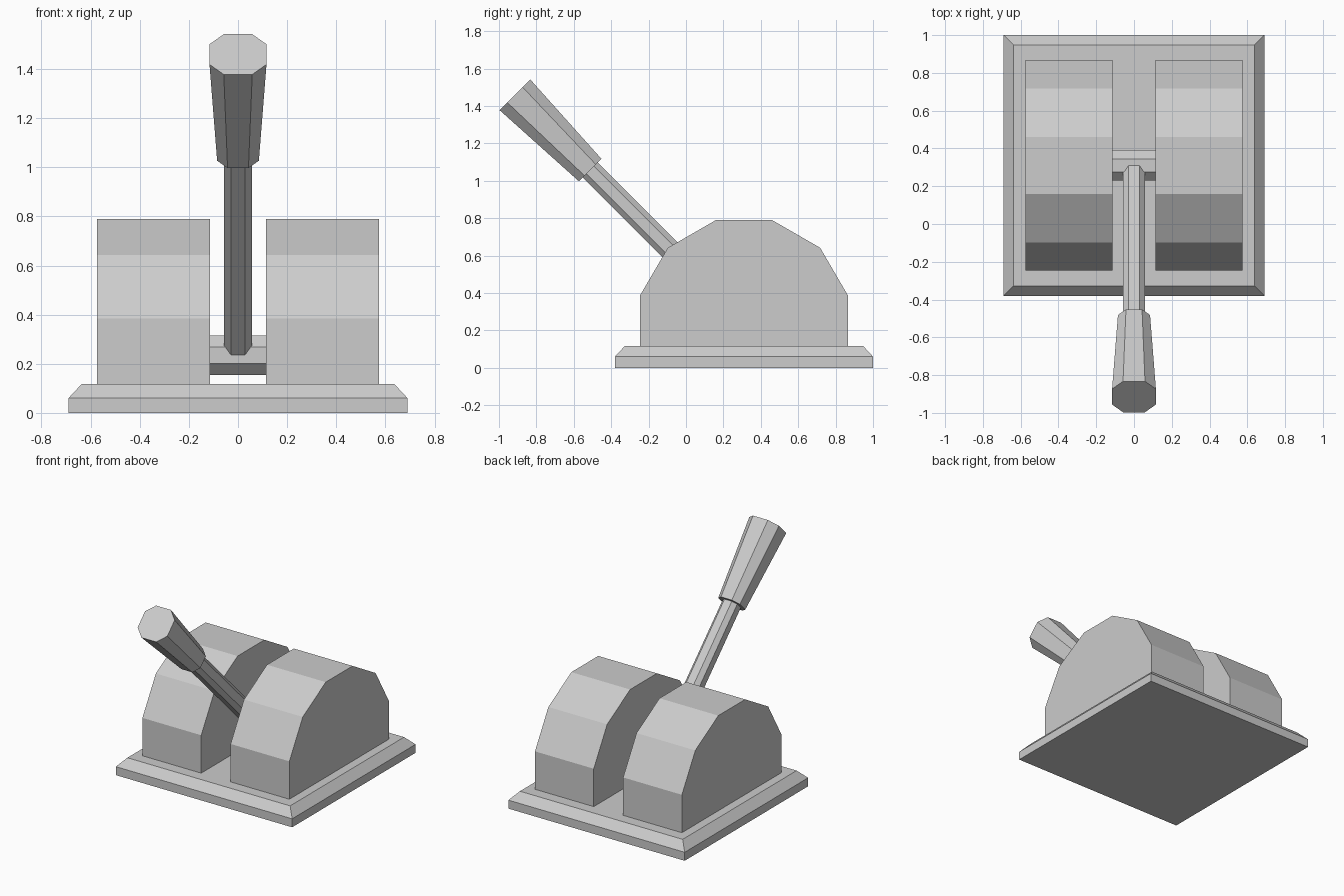
import bpy
import bmesh
import math
from mathutils import Matrix, Vector

cube = bpy.data.objects.get("Cube")
if cube:
    bpy.data.objects.remove(cube, do_unlink=True)

grey = bpy.data.materials.new("light_grey")
grey.use_nodes = True
colour = (0.604, 0.604, 0.604, 1)
grey.diffuse_color = colour
grey.node_tree.nodes["Principled BSDF"].inputs["Base Color"].default_value = colour

PIVOT = Vector((0, 0.31, 0.235))


def loft(name, rings, matrix=Matrix()):
    """Join matching rings of points into a closed, flat-faced solid."""
    bm = bmesh.new()
    loops = [[bm.verts.new(matrix @ Vector(p)) for p in ring] for ring in rings]
    bm.faces.new(loops[0])
    bm.faces.new(loops[-1])
    n = len(loops[0])
    for a, b in zip(loops, loops[1:]):
        for i in range(n):
            j = (i + 1) % n
            bm.faces.new((a[i], a[j], b[j], b[i]))
    bmesh.ops.recalc_face_normals(bm, faces=bm.faces)
    mesh = bpy.data.meshes.new(name)
    bm.to_mesh(mesh)
    bm.free()
    mesh.materials.append(grey)
    obj = bpy.data.objects.new(name, mesh)
    bpy.context.collection.objects.link(obj)
    return obj


def octagon(half, ratio, z):
    """Square of the given half width with its corners cut off."""
    e = half * ratio
    return [(half, -e, z), (half, e, z), (e, half, z), (-e, half, z),
            (-half, e, z), (-half, -e, z), (-e, -half, z), (e, -half, z)]


def square(half, z):
    return [(x * half, y * half + PIVOT.y, z)
            for x, y in ((-1, -1), (1, -1), (1, 1), (-1, 1))]


# Base plate with a sloped upper rim
loft("base_plate", [square(0.69, 0), square(0.69, 0.06), square(0.637, 0.117)])

# Faceted housings on both sides of the slot
half_profile = [(0.557, 0.117), (0.557, 0.385), (0.407, 0.642), (0.15, 0.79)]
profile = half_profile + [(-y, z) for y, z in reversed(half_profile)]
for name, side in (("left_housing", 1), ("right_housing", -1)):
    loft(name, [[(side * x, PIVOT.y + y, z) for y, z in profile]
                for x in (0.115, 0.575)])

# Axle across the slot
across = Matrix.Translation(PIVOT) @ Matrix.Rotation(math.radians(90), 4, 'Y')
loft("axle", [octagon(0.081, 0.414, x) for x in (-0.116, 0.116)], across)

# Lever leaning forward from the axle, with a flared grip
lean = Matrix.Translation(PIVOT) @ Matrix.Rotation(math.radians(45), 4, 'X')
loft("lever_shaft", [octagon(0.057, 0.5, z) for z in (0, 1.18)], lean)
loft("lever_grip", [octagon(0.085, 0.5, 1.162), octagon(0.116, 0.5, 1.732)], lean)
